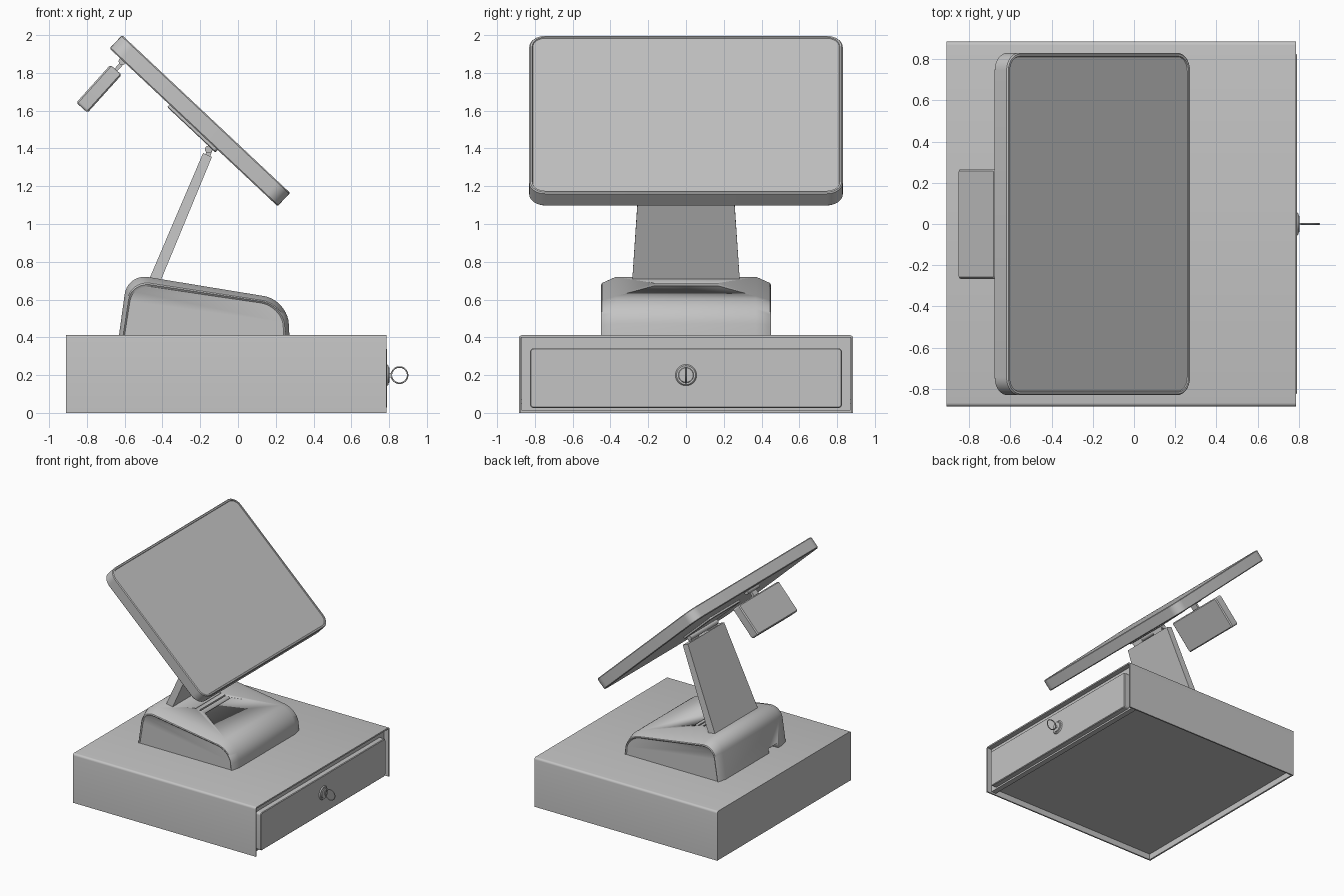
import bpy, bmesh, math
from mathutils import Matrix, Vector

if "Cube" in bpy.data.objects:
    bpy.data.objects.remove(bpy.data.objects["Cube"])

grey = bpy.data.materials.new("light_grey")
grey.diffuse_color = (0.55, 0.55, 0.55, 1)
grey.use_nodes = True
grey.node_tree.nodes["Principled BSDF"].inputs["Base Color"].default_value = grey.diffuse_color


def finish(name, bm, matrix=None, smooth=True):
    bmesh.ops.recalc_face_normals(bm, faces=bm.faces)
    if matrix:
        bm.transform(matrix)
    me = bpy.data.meshes.new(name)
    bm.to_mesh(me)
    bm.free()
    me.materials.append(grey)
    ob = bpy.data.objects.new(name, me)
    bpy.context.collection.objects.link(ob)
    if smooth:
        bpy.ops.object.select_all(action='DESELECT')
        ob.select_set(True)
        bpy.context.view_layer.objects.active = ob
        bpy.ops.object.shade_smooth_by_angle(angle=math.radians(35))
    return ob


def loft(name, rings, matrix=None):
    """Skin a stack of equal-length rings and cap both ends."""
    bm = bmesh.new()
    vs = [[bm.verts.new(p) for p in ring] for ring in rings]
    n = len(vs[0])
    for a, b in zip(vs, vs[1:]):
        for i in range(n):
            j = (i + 1) % n
            bm.faces.new((a[i], a[j], b[j], b[i]))
    bm.faces.new(vs[0])
    bm.faces.new(vs[-1])
    return finish(name, bm, matrix)


def box(name, x, y, z, matrix=None):
    ring = lambda h: [(x[0], y[0], h), (x[1], y[0], h), (x[1], y[1], h), (x[0], y[1], h)]
    return loft(name, [ring(z[0]), ring(z[1])], matrix)


def fillet(pts, n=8):
    """Round the corners of a polygon given as (u, v, tangent length)."""
    out = []
    for i, (u, v, t) in enumerate(pts):
        c = Vector((u, v))
        if t == 0:
            out.append(c)
            continue
        a = Vector(pts[i - 1][:2])
        b = Vector(pts[(i + 1) % len(pts)][:2])
        p, q = c + (a - c).normalized() * t, c + (b - c).normalized() * t
        p1, q1 = p.lerp(c, 0.55), q.lerp(c, 0.55)
        for k in range(n + 1):
            s = k / n
            out.append(p * (1 - s)**3 + p1 * 3 * s * (1 - s)**2 + q1 * 3 * s * s * (1 - s) + q * s**3)
    return out


def slab(name, hx, hy, r, layers, matrix):
    """Rounded rectangle plate; layers are (inset, height)."""
    rings = []
    for o, h in layers:
        a, b, t = hx - o, hy - o, max(r - o, 0.004)
        ring = fillet([(-a, -b, t), (a, -b, t), (a, b, t), (-a, b, t)])
        rings.append([(p.x, p.y, h) for p in ring])
    return loft(name, rings, matrix)


def cylinder(name, r1, r2, depth, matrix, seg=32):
    bm = bmesh.new()
    bmesh.ops.create_cone(bm, cap_ends=True, segments=seg, radius1=r1, radius2=r2, depth=depth)
    return finish(name, bm, matrix)


def place(x, z, deg, y=0):
    return Matrix.Translation((x, y, z)) @ Matrix.Rotation(math.radians(deg), 4, 'Y')


# --- cash drawer: folded shell, back, floor, recessed front with raised panel
W, H, T = 0.885, 0.412, 0.012
outer = fillet([(-W, 0, 0), (-W, H, 0.018), (W, H, 0.018), (W, 0, 0)], 4)
inner = [Vector(p) for p in ((W - T, 0), (W - T, H - T), (T - W, H - T), (T - W, 0))]
loft("drawer_shell", [[(x, p.x, p.y) for p in outer + inner] for x in (-0.91, 0.785)])
box("drawer_back", (-0.909, -0.895), (-W + T, W - T), (0, H - T))
box("drawer_floor", (-0.895, 0.70), (-W + T, W - T), (0.05, 0.07))
box("drawer_front", (0.70, 0.745), (-W + T + .003, W - T - .003), (0.012, H - T - .002))
slab("drawer_front_panel", 0.158, 0.826, 0.02, [(0, 0), (0, 0.04), (0.005, 0.045)],
     place(0.745, 0.184, 90))

# --- lock and key
for nm, r1, r2, x0, x1 in (("lock_rim", 0.058, 0.05, 0.788, 0.798),
                           ("lock_core", 0.042, 0.038, 0.796, 0.803)):
    cylinder(nm, r1, r2, x1 - x0, place((x0 + x1) / 2, 0.2, 90))
box("key_shank", (0.80, 0.815), (-0.004, 0.004), (0.188, 0.212))
bpy.ops.mesh.primitive_torus_add(major_radius=0.043, minor_radius=0.004, major_segments=32,
                                 minor_segments=8, location=(0.855, 0, 0.2),
                                 rotation=(math.pi / 2, 0, 0))
bpy.context.object.name = "key_bow"
bpy.context.object.data.materials.append(grey)
bpy.ops.object.shade_smooth()

# --- stand base: wedge profile with chamfered sides and recessed side panels
Z0 = 0.412
wedge = fillet([(-0.63, Z0, 0), (-0.585, 0.737, 0.11), (0.262, 0.598, 0.125), (0.272, Z0, 0)], 10)


def wedge_ring(y, ox, oz):
    cx, hw, hz = -0.179, 0.451, 0.30
    return [(cx + (p.x - cx) * (1 - ox / hw), y, Z0 + (p.y - Z0) * (1 - oz / hz)) for p in wedge]


steps = [(0.44, 0.03, 0.052), (0.449, 0.022, 0.04), (0.445, 0.018, 0.032), (0.37, 0, 0)]
base = loft("stand_base", [wedge_ring(-y, a, b) for y, a, b in steps]
            + [wedge_ring(y, a, b) for y, a, b in reversed(steps)])

# vent slots on top and cable notch at the back, cut from the base
cuts = [box("vent_cutter", (x - 0.006, x + 0.006), (-0.17, 0.17), (0.655, 0.74))
        for x in (-0.28, -0.235, -0.19)]
cuts.append(box("cable_notch_cutter", (-0.66, -0.58), (-0.32, -0.20), (0.40, 0.45)))
for c in cuts:
    c.hide_render = True
    c.hide_viewport = True
    m = base.modifiers.new("cut", 'BOOLEAN')
    m.operation, m.object, m.solver = 'DIFFERENCE', c, 'EXACT'

# --- tapered post
loft("stand_post", [
    [(-0.495, -0.288, 0.65), (-0.43, -0.288, 0.65), (-0.43, 0.288, 0.65), (-0.495, 0.288, 0.65)],
    [(-0.185, -0.24, 1.375), (-0.138, -0.24, 1.355), (-0.138, 0.24, 1.355), (-0.185, 0.24, 1.375)]])

# --- touch screen, tilted, with a thin raised rim
tilt = 43.2
M = place(-0.202, 1.547, tilt)
slab("screen", 0.61, 0.83, 0.085,
     [(0.006, -0.0485), (0, -0.042), (0, 0.042), (0.006, 0.0485), (0.016, 0.0485), (0.019, 0.043)], M)
slab("screen_mount_plate", 0.175, 0.2, 0.02, [(0.004, -0.066), (0, -0.062), (0, -0.045)], M)

# tilt hinge between post and screen
lug = place(-0.152, 1.385, 20)
for y in (-0.12, 0.12):
    box("hinge_lug", (-0.014, 0.014), (y - 0.05, y + 0.05), (-0.04, 0.045), lug)
cylinder("hinge_barrel", 0.02, 0.02, 0.36,
         Matrix.Translation((-0.155, 0, 1.395)) @ Matrix.Rotation(math.pi / 2, 4, 'X'), 20)

# --- small customer display hung behind the screen
D = place(-0.736, 1.716, 42)
box_layers = [(0.008, -0.04), (0, -0.032), (0, 0.032), (0.008, 0.04)]
slab("customer_display", 0.135, 0.266, 0.016, box_layers, place(-0.736, 1.716, -48))
box("customer_display_arm", (-0.01, 0.01), (-0.03, 0.03), (0.12, 0.205), D)
cylinder("customer_display_hinge", 0.02, 0.02, 0.16,
         Matrix.Translation((-0.612, 0, 1.862)) @ Matrix.Rotation(math.pi / 2, 4, 'X'), 20)
